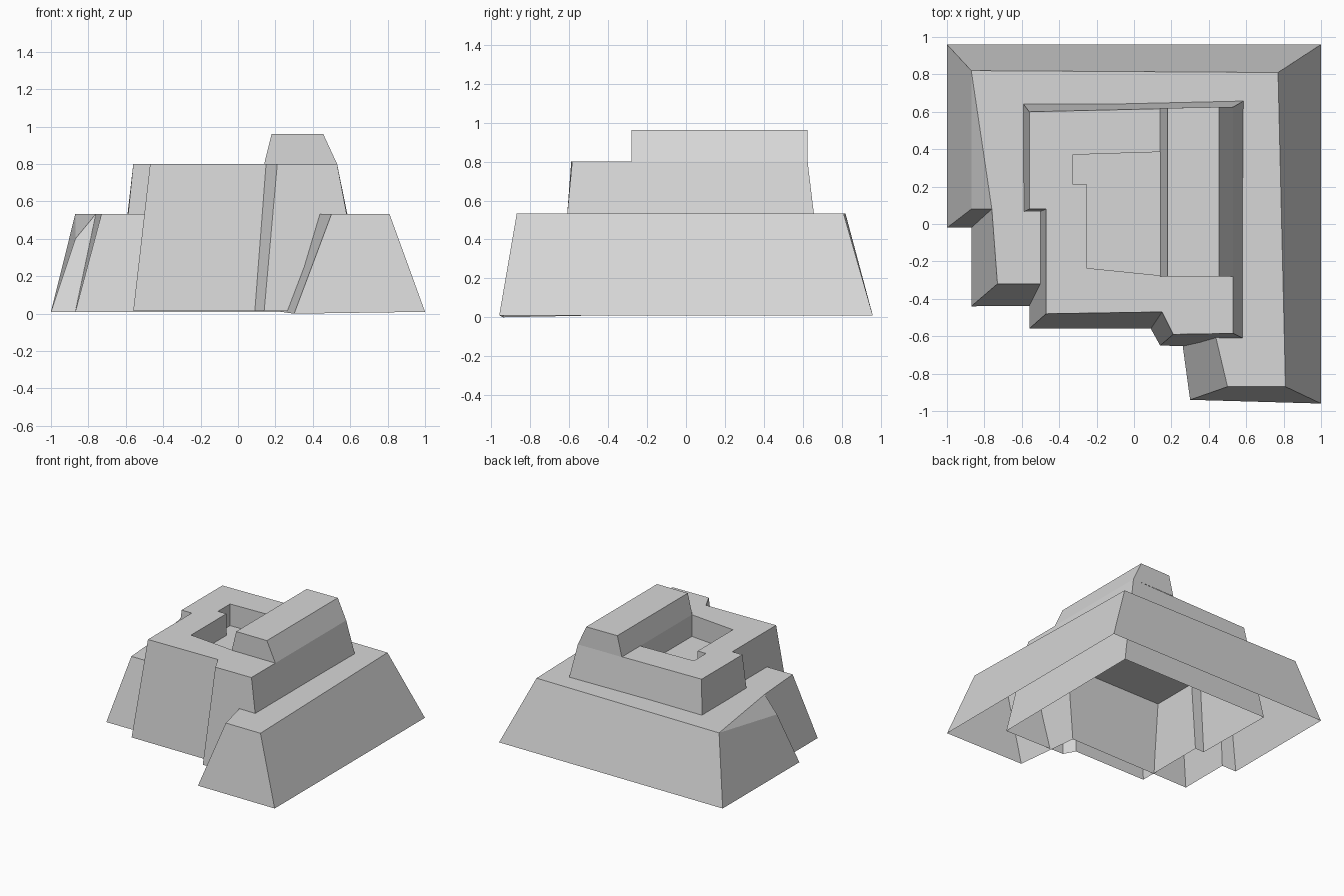
import bpy
import bmesh

default_cube = bpy.data.objects.get("Cube")
if default_cube:
    bpy.data.objects.remove(default_cube, do_unlink=True)

GREY = (0.68, 0.68, 0.68, 1.0)
stone = bpy.data.materials.new("stone_grey")
stone.use_nodes = True
stone.diffuse_color = GREY
stone.node_tree.nodes["Principled BSDF"].inputs["Base Color"].default_value = GREY


def loft(name, outline, z_low, z_high, ear=None):
    """Join a lower and an upper outline; an ear corner gets its own cap triangle."""
    bm = bmesh.new()
    low = [bm.verts.new((*p[:2], p[2] if len(p) > 2 else z_low)) for p, _ in outline]
    top = [bm.verts.new((*q[:2], q[2] if len(q) > 2 else z_high)) for _, q in outline]
    n = len(outline)
    for i in range(n):
        j = (i + 1) % n
        bm.faces.new((low[i], low[j], top[j], top[i]))
    bm.faces.new(low[::-1])
    if ear is None:
        bm.faces.new(top)
    else:
        bm.faces.new((top[ear - 1], top[ear], top[(ear + 1) % n]))
        bm.faces.new([v for i, v in enumerate(top) if i != ear])
    bmesh.ops.recalc_face_normals(bm, faces=bm.faces)
    mesh = bpy.data.meshes.new(name)
    bm.to_mesh(mesh)
    bm.free()
    mesh.materials.append(stone)
    obj = bpy.data.objects.new(name, mesh)
    bpy.context.collection.objects.link(obj)
    return obj


def open_bottom(obj):
    """Remove the downward faces, leaving a hollow shell."""
    bm = bmesh.new()
    bm.from_mesh(obj.data)
    bm.normal_update()
    down = [f for f in bm.faces if f.normal.z < -0.9]
    bmesh.ops.delete(bm, geom=down, context="FACES")
    bm.to_mesh(obj.data)
    bm.free()


# Wide lower terrace with a stepped right corner and a sheared facet
terrace = loft("lower_terrace", [
    ((-1, 0.96), (-0.87, 0.82)),
    ((-1, -0.02), (-0.87, 0.08, 0.4)),
    ((-0.87, -0.02), (-0.76, 0.08)),
    ((-0.87, -0.44), (-0.73, -0.32)),
    ((0.23, -0.43), (0.37, -0.32)),
    ((0.3, -0.94, 0), (0.5, -0.87)),
    ((1, -0.96), (0.81, -0.87)),
    ((1, 0.96), (0.77, 0.81)),
], 0.01, 0.533, ear=1)

# Taller block whose front reaches the ground
block = loft("upper_block", [
    ((-0.65, 0.72), (-0.56, 0.6)),
    ((-0.64, 0.04), (-0.56, 0.08)),
    ((-0.56, 0.04), (-0.47, 0.08)),
    ((-0.56, -0.56), (-0.47, -0.48)),
    ((0.09, -0.56), (0.15, -0.47)),
    ((0.14, -0.65), (0.21, -0.59)),
    ((0.68, -0.66), (0.53, -0.585)),
    ((0.69, 0.72), (0.53, 0.625)),
], 0.015, 0.8)

# Raised ridge along the left side of the roof
ridge = loft("roof_ridge", [
    ((0.14, 0.62), (0.18, 0.62)),
    ((0.14, -0.28), (0.18, -0.28)),
    ((0.53, -0.28), (0.455, -0.28)),
    ((0.53, 0.625), (0.455, 0.625)),
], 0.8, 0.962)

# Sunken court in the roof
court_outline = [(-0.33, 0.37), (-0.33, 0.215), (-0.255, 0.215),
                 (-0.255, -0.235), (0.14, -0.275), (0.14, 0.385)]
court = loft("court_cutter", [(p, p) for p in court_outline], 0.625, 0.9)
carve = block.modifiers.new("carve", "BOOLEAN")
carve.operation = "DIFFERENCE"
carve.solver = "EXACT"
carve.object = court
bpy.context.view_layer.objects.active = block
bpy.ops.object.modifier_apply(modifier=carve.name)
bpy.data.objects.remove(court, do_unlink=True)

for part in (terrace, block, ridge):
    open_bottom(part)
